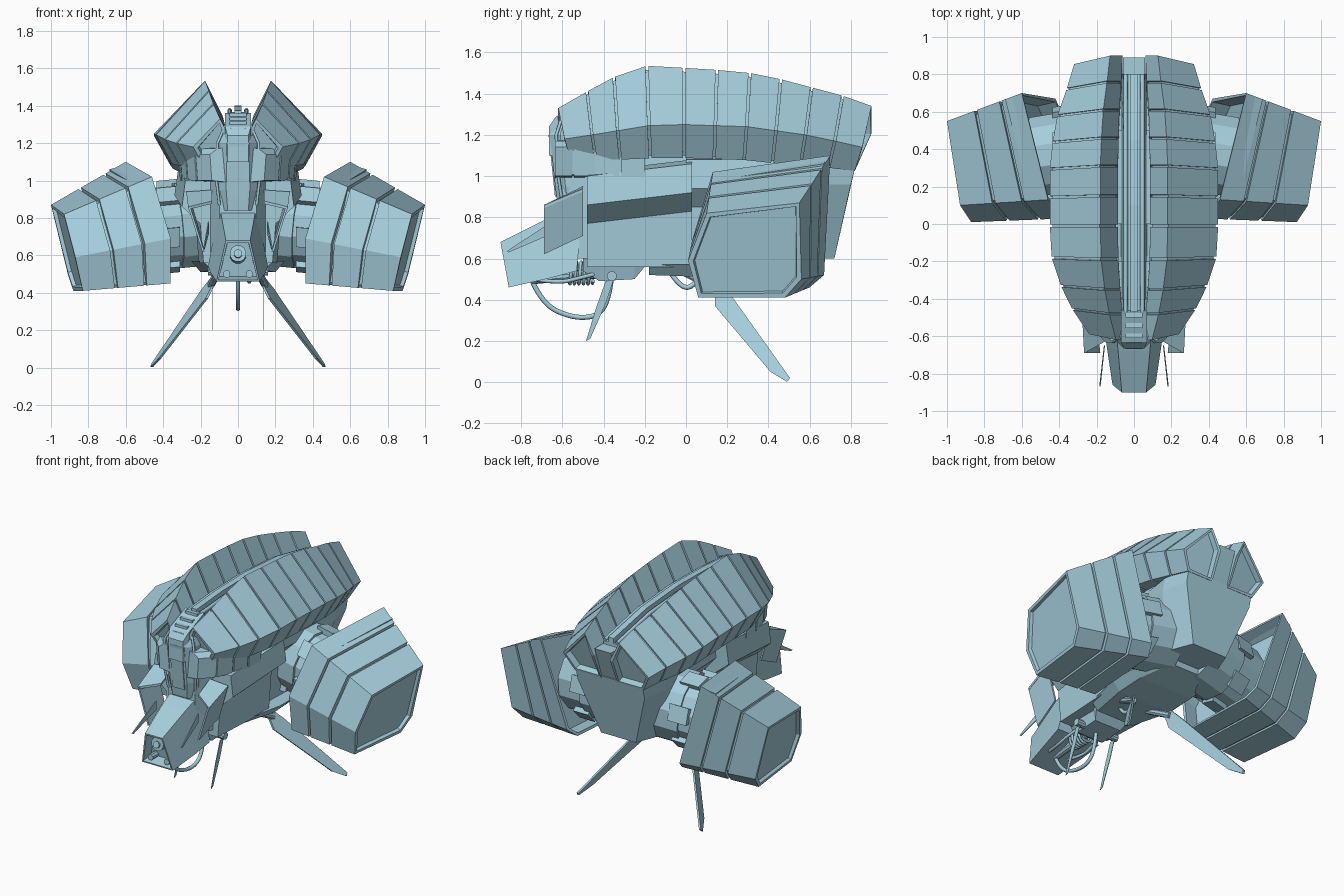
import bpy, bmesh, math
from mathutils import Vector

cube = bpy.data.objects.get("Cube")
if cube:
    bpy.data.objects.remove(cube, do_unlink=True)

paint = bpy.data.materials.new("pale_blue_paint")
paint.use_nodes = True
colour = (0.38, 0.62, 0.72, 1)
paint.diffuse_color = colour
paint.node_tree.nodes["Principled BSDF"].inputs["Base Color"].default_value = colour


def add_loft(bm, sections):
    """Skin a row of matching outlines into a closed solid; return its two caps."""
    rings = [[bm.verts.new(p) for p in s] for s in sections]
    n = len(rings[0])
    faces = [bm.faces.new((a[i], a[(i + 1) % n], b[(i + 1) % n], b[i]))
             for a, b in zip(rings, rings[1:]) for i in range(n)]
    caps = [bm.faces.new(rings[0]), bm.faces.new(rings[-1])]
    bmesh.ops.recalc_face_normals(bm, faces=faces + caps)
    return caps


def recess(bm, cap, frame, depth):
    bmesh.ops.inset_individual(bm, faces=[cap], thickness=frame)
    bmesh.ops.inset_individual(bm, faces=[cap], thickness=0.006, depth=-depth)


def finish(name, bm, mirror):
    mesh = bpy.data.meshes.new(name)
    bm.to_mesh(mesh)
    bm.free()
    obj = bpy.data.objects.new(name, mesh)
    bpy.context.collection.objects.link(obj)
    mesh.materials.append(paint)
    if mirror:
        obj.modifiers.new("Mirror", "MIRROR").use_mirror_merge = False


def loft(name, sections, mirror=False, recess_first=0):
    bm = bmesh.new()
    caps = add_loft(bm, sections)
    if recess_first:
        recess(bm, caps[0], 0.014, recess_first)
    finish(name, bm, mirror)


def blend(a, b, t):
    return [Vector(p).lerp(Vector(q), t) for p, q in zip(a, b)]


def shrink(section, k):
    mid = sum((Vector(p) for p in section), Vector()) / len(section)
    return [mid.lerp(Vector(p), k) for p in section]


def segmented(name, sections, gap, first_depth=0.0, last_depth=0.0):
    """Armour bands with gaps over a slightly smaller core, on both sides."""
    bm = bmesh.new()
    last = len(sections) - 2
    for i, (a, b) in enumerate(zip(sections, sections[1:])):
        caps = add_loft(bm, [blend(a, b, gap if i else 0), blend(a, b, 1 - gap if i < last else 1)])
        if first_depth and i == 0:
            recess(bm, caps[0], 0.025, first_depth)
        if last_depth and i == last:
            recess(bm, caps[1], 0.02, last_depth)
    finish(name, bm, True)
    core = [blend(sections[1], sections[0], 0.15), *sections[1:-1], blend(sections[-2], sections[-1], 0.15)]
    loft(name + "_core", [shrink(s, 0.93) for s in core], True)


def box(name, x, y, z, mirror=False):
    loft(name, [[(x[0], v, z[0]), (x[1], v, z[0]), (x[1], v, z[1]), (x[0], v, z[1])] for v in y], mirror)


def cylinder(name, a, b, r, sides, mirror=False):
    a, b = Vector(a), Vector(b)
    turn = (b - a).to_track_quat("Z", "Y")
    circle = [turn @ Vector((math.cos(t), math.sin(t), 0)) * r for t in
              [(i + 0.5) * math.tau / sides for i in range(sides)]]
    loft(name, [[a + c for c in circle], [b + c for c in circle]], mirror)


def hose(name, points, r, mirror=False, smooth=True):
    curve = bpy.data.curves.new(name, "CURVE")
    curve.dimensions = "3D"
    curve.bevel_depth, curve.bevel_resolution, curve.resolution_u = r, 2, 8
    sp = curve.splines.new("NURBS" if smooth else "POLY")
    sp.points.add(len(points) - 1)
    for p, co in zip(sp.points, points):
        p.co = (*co, 1)
    if smooth:
        sp.use_endpoint_u, sp.order_u = True, 3
    curve.use_fill_caps = True
    curve.materials.append(paint)
    obj = bpy.data.objects.new(name, curve)
    bpy.context.collection.objects.link(obj)
    if mirror:
        obj.modifiers.new("Mirror", "MIRROR")


# Twin banded back shells: ridge y, ridge z, crease z, crease x
bands = [(-.62, 1.33, 1.18, .24), (-.48, 1.41, 1.2, .33), (-.35, 1.48, 1.22, .39), (-.19, 1.535, 1.245, .44),
         (-.01, 1.525, 1.25, .45), (.15, 1.515, 1.245, .45), (.31, 1.5, 1.24, .45), (.46, 1.47, 1.22, .435),
         (.61, 1.43, 1.2, .41), (.76, 1.39, 1.17, .36), (.9, 1.34, 1.14, .32)]
shell = []
for y, top, crease, w in bands:
    low = crease - 0.36 * w
    shell.append([(0.19 * w, y, top - 0.42 * w), (0.4 * w, y, top), (w, y * 0.95, crease),
                  (0.8 * w, y * 0.91, low), (0.19 * w, y * 0.91, low)])
segmented("back_shell", shell, 0.04, 0.03, 0.04)

# Side pods, from the outer end to the inner end
outer = [(1, .55, .87), (.93, .1, .82), (.87, .01, .59), (.83, .06, .41), (.88, .48, .41), (.91, .56, .5)]
inner = [(.6, .7, 1.1), (.46, .13, 1.02), (.36, .03, .69), (.36, .06, .45), (.39, .6, .46), (.42, .67, .52)]
segmented("side_pod", [blend(outer, inner, t) for t in (0, .385, .715, 1)], 0.05, 0.02, 0.1)

# Pod couplings with raised plates around them
hub, rim = Vector((.1, .43, .78)), Vector((.52, .36, .74))
cylinder("pod_coupling", hub, rim, .22, 12, True)
cylinder("pod_coupling_collar", hub, hub.lerp(rim, .55), .235, 12, True)
for k in range(6):
    middle = k * math.tau / 6 + 0.26
    plate = []
    for t in (.5, .8):
        c = hub.lerp(rim, t)
        plate.append([c + Vector((0, math.cos(a) * r, math.sin(a) * r)) for a, r in
                      ((middle - .22, .2), (middle + .22, .2), (middle + .22, .25), (middle - .22, .25))])
    loft("coupling_plate", plate, True)

# Hull: overhanging shoulder plates on a narrow lower body
def hull_section(y, lift, w):
    return [(0, y, .56), (.21 * w, y, .56), (.23 * w, y, .77 + lift), (.34 * w, y, .86 + lift),
            (.32 * w, y, 1 + lift), (.14 * w, y, 1.02 + lift), (0, y, 1.02 + lift)]
loft("shoulder_hull", [hull_section(-.48, 0, .88), hull_section(.03, .06, 1)], True)
loft("middle_hull", [hull_section(y, .08, w) for y, w in ((0, .72), (.2, .74), (.5, .8))], True)
loft("tail_hull", [[(-w, y + .02, 1.04), (w, y + .02, 1.04), (w, y, .96), (b, y - .08, .6), (-b, y - .08, .6), (-w, y, .96)]
                   for y, w, b in ((.3, .24, .2), (.62, .29, .2), (.8, .25, .13))])

def belly(name, stations, flare, top):
    loft(name, [[(-w, y, z), (w, y, z), (w + flare, y, top), (-w - flare, y, top)] for y, w, z in stations])
belly("rear_belly", ((-.18, .14, .52), (.1, .2, .51), (.3, .2, .52), (.5, .12, .56)), .05, .57)
belly("front_belly", ((-.5, .07, .54), (-.42, .1, .49), (-.25, .1, .5), (-.2, .13, .56)), .03, .6)

# Panels under the front of the shells
segmented("cheek_panel", [[(.05, y, .99), (x, y, 1), (x + .01, y, 1.14), (x - .03, y, 1.17), (.05, y, 1.18)]
                          for y, x in ((-.635, .14), (-.55, .22), (-.44, .27), (-.32, .3), (-.2, .31))], 0.05)
loft("neck", [[(-w, y, .6), (w, y, .6), (w, y, 1.1), (-w, y, 1.1)] for y, w in ((-.6, .1), (-.4, .18))])

# Canopy with a raised window plate
def canopy_section(z, y, w):
    return [(-w, y + .12, z), (-w, y + .05, z), (-w * .55, y, z), (w * .55, y, z),
            (w, y + .05, z), (w, y + .12, z), (w, -.4, z), (-w, -.4, z)]
loft("canopy", [canopy_section(.84, -.62, .1), canopy_section(.95, -.635, .115),
                canopy_section(1.2, -.66, .11), canopy_section(1.28, -.64, .07)])
loft("canopy_window", [[(-w, y, z), (w, y, z), (w, y + .02, z), (-w, y + .02, z)]
                       for z, y, w in ((.9, -.636, .045), (1.2, -.667, .045))])
hose("canopy_rail", [(.1, -.6, .87), (.115, -.62, 1), (.11, -.63, 1.2), (.07, -.6, 1.29)], .008, True, False)

# Vent housing and spine between the shells
loft("vent_housing", [[(-w, y, 1.1), (w, y, 1.1), (w, y, z), (-w, y, z)]
                      for y, w, z in ((-.665, .055, 1.24), (-.63, .07, 1.29), (-.46, .07, 1.36))])
for k in range(3):
    y, z = -.61 + k * .055, 1.29 + k * .023
    box("vent_slat", (-.045, .045), (y, y + .025), (z, z + .025))
path = [(-.47, 1.36), (-.2, 1.38), (.1, 1.385), (.45, 1.36), (.8, 1.29)]
loft("spine", [[(-.07, y, 1.05), (.07, y, 1.05), (.055, y, z - .02), (.02, y, z - .02), (.02, y, z + .015),
                (-.02, y, z + .015), (-.02, y, z - .02), (-.055, y, z - .02)] for y, z in path])
hose("spine_rail", [(.045, y, z - .01) for y, z in path], .012, True, False)
loft("spine_tail_cap", [[(-.06, y, 1.03), (.06, y, 1.03), (.06, y + .08, 1.25), (-.06, y + .08, 1.25)] for y in (.7, .81)])

# Wedge nose with an open snout
loft("nose", [[(-t, y, zt), (t, y, zt), (b, y + dy, zb), (-b, y + dy, zb)]
              for y, dy, t, zt, b, zb in ((-.9, .04, .065, .68, .115, .46), (-.68, .02, .085, .79, .145, .505),
                                          (-.5, -.03, .1, .87, .16, .54))], recess_first=.08)
cylinder("nose_sensor", (0, -.79, .6), (0, -.86, .61), .045, 12)
cylinder("nose_lens", (0, -.84, .6), (0, -.875, .61), .022, 12)
cylinder("nose_emitter", (.06, -.78, .5), (.06, -.85, .5), .02, 8, True)

# Cheek fins with a top plate, and spikes
loft("cheek_fin", [[(.255 + d, -.69, .86), (.265 + d, -.5, .94), (.2 + d, -.5, .71), (.18 + d, -.69, .62)]
                   for d in (0, .012)], True)
loft("cheek_fin_top", [[(.265, -.69, .86 + d), (.275, -.5, .94 + d), (.14, -.5, .95 + d), (.14, -.62, .89 + d)]
                       for d in (-.015, 0)], True)
loft("cheek_spike", [[(.155 + d, -.65, .72), (.155 + d, -.65, .78), (.18 + d, -.87, .635), (.178 + d, -.86, .63)]
                     for d in (0, .006)], True)

# Front legs
loft("front_leg", [[(.136 + d, -.35, .5), (.136 + d, -.39, .49), (.136 + d, -.44, .35), (.136 + d, -.485, .2),
                    (.136 + d, -.465, .21), (.136 + d, -.39, .38)] for d in (0, .004)], True)
cylinder("front_leg_joint", (.09, -.36, .515), (.16, -.36, .515), .024, 10, True)

# Rear legs
loft("rear_leg", [[(.12 + d, .14, .45), (.16 + d, .14, .37), (.41 + d, .41, .05), (.455 + d, .49, .002),
                   (.45 + d, .505, .02), (.18 + d, .22, .42), (.14 + d, .18, .47)] for d in (0, .014)], True)
cylinder("rear_leg_strut", (.1, .0, .53), (.145, .17, .44), .02, 8, True)

# Hoses and chin spring
hose("chin_hose", [(0, -.75, .5), (0, -.7, .38), (0, -.55, .31), (0, -.42, .32), (0, -.37, .42), (0, -.36, .52)], .012)
hose("belly_hose", [(.05, -.08, .54), (.06, -.03, .46), (.06, .04, .46), (.05, .08, .54)], .012)
hose("chin_spring", [(.05 * math.cos(k), -.58 + .0035 * k, .53 + .06 * math.sin(k)) for k in range(0, 38)], .008)
cylinder("chin_rod", (0, -.75, .5), (0, -.4, .53), .025, 10)
hose("side_cable", [(.07, -.74, .5), (.1, -.62, .48), (.1, -.5, .51), (.08, -.42, .53)], .01, True)
